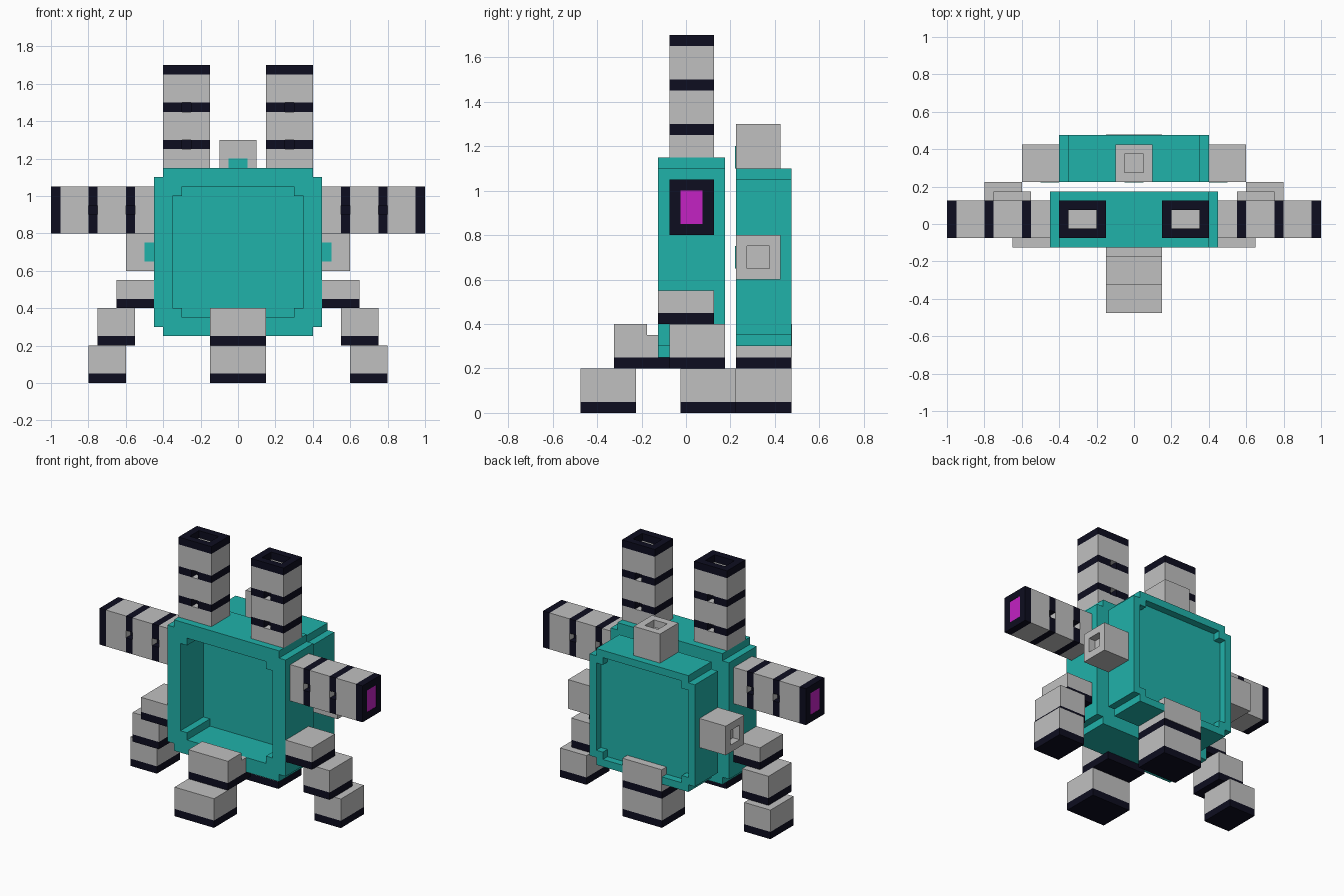
import bpy, bmesh

cube = bpy.data.objects.get("Cube")
if cube:
    bpy.data.objects.remove(cube, do_unlink=True)


def colour(name, rgb):
    m = bpy.data.materials.new(name)
    m.use_nodes = True
    m.diffuse_color = (*rgb, 1)
    m.node_tree.nodes["Principled BSDF"].inputs["Base Color"].default_value = (*rgb, 1)
    return m


TEAL = colour("teal", (0.0144, 0.445, 0.402))
GREY = colour("light grey", (0.527, 0.527, 0.527))
DARK = colour("near black", (0.004, 0.004, 0.014))
PINK = colour("magenta", (0.546, 0.016, 0.546))


# Profile (u, v) swept along an axis; w is the position on that axis
def place(u, v, w, axis):
    return {"x": (w, u, v), "y": (u, w, v), "z": (u, v, w)}[axis]


def finish(name, bm, mats):
    bmesh.ops.recalc_face_normals(bm, faces=bm.faces[:])
    me = bpy.data.meshes.new(name)
    bm.to_mesh(me)
    bm.free()
    for m in mats:
        me.materials.append(m)
    ob = bpy.data.objects.new(name, me)
    bpy.context.scene.collection.objects.link(ob)
    return ob


def skin(bm, a, b):
    for i in range(len(a)):
        j = (i + 1) % len(a)
        bm.faces.new((a[i], a[j], b[j], b[i]))


def prism(name, pts, axis, lo, hi, mat):
    bm = bmesh.new()
    a, b = [[bm.verts.new(place(u, v, w, axis)) for u, v in pts] for w in (lo, hi)]
    skin(bm, a, b)
    bm.faces.new(a)
    bm.faces.new(b)
    return finish(name, bm, [mat])


# Solid with a recess in its open end
def cup(name, outer, inner, axis, base, rim, floor, mat, floor_mat):
    bm = bmesh.new()
    rings = [[bm.verts.new(place(u, v, w, axis)) for u, v in pts]
             for pts, w in ((outer, base), (outer, rim), (inner, rim), (inner, floor))]
    for a, b in zip(rings, rings[1:]):
        skin(bm, a, b)
    bm.faces.new(rings[0])
    bm.faces.new(rings[-1]).material_index = 1
    return finish(name, bm, [mat, floor_mat])


def rect(u0, u1, v0, v1):
    return [(u0, v0), (u1, v0), (u1, v1), (u0, v1)]


def box(name, x0, x1, y0, y1, z0, z1, mat):
    return prism(name, rect(x0, x1, y0, y1), "z", z0, z1, mat)


# Square outline with stepped corners, centred on x = 0, z = 0.7
def stepped(h, n=0.05):
    k = h - n
    quarter = [(h, k), (k, k), (k, h)]
    pts = []
    for _ in range(4):
        pts += quarter
        quarter = [(-v, u) for u, v in quarter]
    return [(u, 0.7 + v) for u, v in pts]


# Rectangle with a small notch in the middle of both y sides; c is the other axis
def notched(c0, c1, y0, y1, flip):
    m, g, d = (c0 + c1) / 2, 0.025, 0.05
    pts = [(c0, y0), (m - g, y0), (m - g, y0 + d), (m + g, y0 + d), (m + g, y0), (c1, y0),
           (c1, y1), (m + g, y1), (m + g, y1 - d), (m - g, y1 - d), (m - g, y1), (c0, y1)]
    return [(y, c) for c, y in pts] if flip else pts


# Barrel: grey segments, dark notched bands and a dark muzzle
def barrel(name, c0, c1, axis, s, start, flip, recess, floor_mat):
    y0, y1 = -0.075, 0.125
    full = rect(y0, y1, c0, c1) if flip else rect(c0, c1, y0, y1)
    hole = (rect(y0 + .05, y1 - .05, c0 + .05, c1 - .05) if flip
            else rect(c0 + .05, c1 - .05, y0 + .05, y1 - .05))
    for i, (lo, hi) in enumerate(((0, .1), (.15, .3), (.35, .5))):
        prism(f"{name}_segment_{i}", full, axis, s * (start + lo), s * (start + hi), GREY)
        if i < 2:
            prism(f"{name}_band_{i}", notched(c0, c1, y0, y1, flip), axis,
                  s * (start + hi), s * (start + hi + .05), DARK)
    cup(f"{name}_muzzle", full, hole, axis, s * (start + .5), s * (start + .55),
        s * (start + .55 - recess), DARK, floor_mat)


# Leg block with a dark sole
def block(name, x0, x1, y0, y1, z0, z1):
    box(name, x0, x1, y0, y1, z0 + .05, z1, GREY)
    box(name + "_sole", x0, x1, y0, y1, z0, z0 + .05, DARK)


# Two trays forming the body
cup("front_tray", stepped(.45), stepped(.35), "y", .175, -.125, .125, TEAL, TEAL)
cup("back_tray", stepped(.40), stepped(.35), "y", .225, .475, .425, TEAL, TEAL)

# Top knob on the back tray
cup("top_knob", rect(-.1, .1, .225, .425), rect(-.05, .05, .275, .375), "z",
    1.1, 1.3, 1.25, GREY, GREY)
box("top_knob_plate", -.05, .05, .221, .23, 1.1, 1.2, TEAL)

# Paired parts on both sides
for side, s in (("left", 1), ("right", -1)):
    a, b = sorted((s * .15, s * .4))
    barrel(side + "_top_barrel", a, b, "z", 1, 1.15, False, .05, GREY)
    barrel(side + "_arm_barrel", .8, 1.05, "x", s, .45, True, .002, PINK)

    cup(side + "_knob", rect(.225, .425, .6, .8), rect(.275, .375, .65, .75), "x",
        s * .4, s * .6, s * .55, GREY, GREY)
    box(side + "_knob_plate", s * .4, s * .5, .221, .23, .65, .75, TEAL)

    for part, x0, x1, y0, z0, z1 in (("upper_leg", .45, .65, -.125, .4, .55),
                                     ("middle_leg", .55, .75, -.075, .2, .4),
                                     ("foot", .6, .8, -.025, 0, .2)):
        block(f"{side}_{part}", s * x0, s * x1, y0, y0 + .25, z0, z1)

# Front leg
box("front_leg", -.15, .15, -.325, -.175, .25, .4, GREY)
box("front_leg_joint", -.15, .15, -.175, -.12, .25, .35, GREY)
box("front_leg_sole", -.15, .15, -.325, -.075, .2, .25, DARK)
block("front_foot", -.15, .15, -.475, -.225, 0, .2)

# Back leg, with a lip lying over the tray rim
block("back_leg", -.15, .15, .225, .475, .2, .3)
box("back_leg_lip", -.15, .15, .425, .478, .25, .4, GREY)
block("back_foot", -.15, .15, .225, .475, 0, .2)
